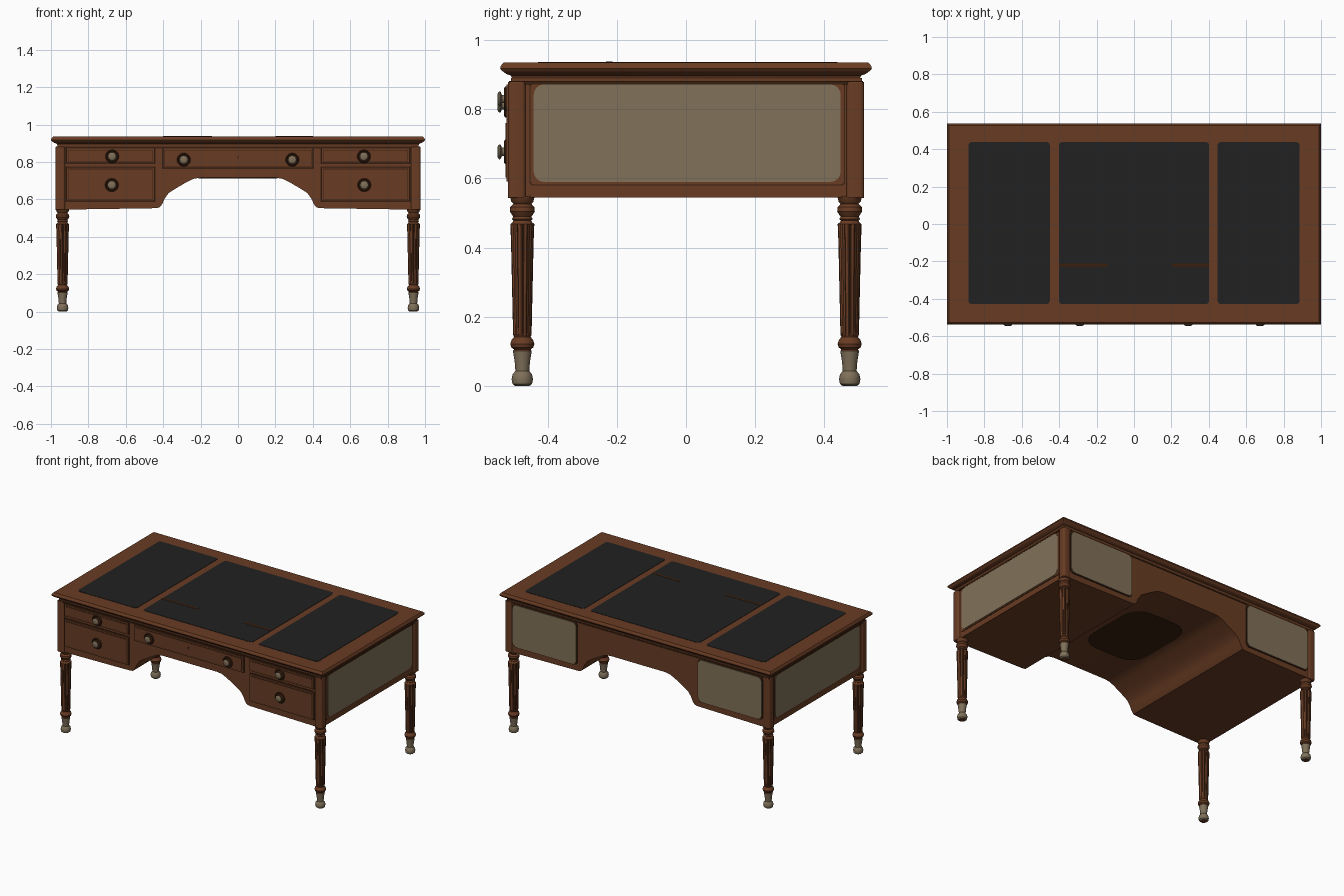
import bpy, bmesh, math
from mathutils import Vector

cube = bpy.data.objects.get("Cube")
if cube:
    bpy.data.objects.remove(cube)


def material(name, rgb, rough=0.6):
    m = bpy.data.materials.new(name)
    m.use_nodes = True
    m.diffuse_color = (*rgb, 1)
    bsdf = m.node_tree.nodes["Principled BSDF"]
    bsdf.inputs["Base Color"].default_value = (*rgb, 1)
    bsdf.inputs["Roughness"].default_value = rough
    return m


wood = material("brown wood", (0.14, 0.045, 0.017))
seam = material("dark wood seam", (0.04, 0.014, 0.005))
leather = material("black leather", (0.015, 0.015, 0.015))
cane = material("beige panel", (0.22, 0.165, 0.098))
brass = material("dull brass", (0.21, 0.16, 0.10))
parts = []


def finish(name, bm, mats, bevel=0):
    bmesh.ops.recalc_face_normals(bm, faces=bm.faces)
    mesh = bpy.data.meshes.new(name)
    bm.to_mesh(mesh)
    bm.free()
    ob = bpy.data.objects.new(name, mesh)
    bpy.context.collection.objects.link(ob)
    for m in mats:
        mesh.materials.append(m)
    if bevel:
        mod = ob.modifiers.new("bevel", "BEVEL")
        mod.width, mod.segments = bevel, 2
        mod.limit_method, mod.angle_limit = "ANGLE", math.radians(40)
    parts.append(ob)
    return ob


# maps (u, v, w) to space, w being the direction a plate faces along
AXES = {"x": lambda u, v, w: (w, u, v),
        "y": lambda u, v, w: (u, w, v),
        "z": lambda u, v, w: (u, v, w)}


def extrude(name, axis, outline, w0, w1, mat, bevel=0):
    bm = bmesh.new()
    place = AXES[axis]
    a, b = [[bm.verts.new(place(u, v, w)) for u, v in outline] for w in (w0, w1)]
    bm.faces.new(a)
    bm.faces.new(b)
    n = len(a)
    for i in range(n):
        j = (i + 1) % n
        bm.faces.new((a[i], a[j], b[j], b[i]))
    return finish(name, bm, [mat], bevel)


def plate(name, axis, u, v, w, mat, radius=0.0, bevel=0):
    """Rounded rectangle spanning the ranges u, v and w."""
    pts = []
    corners = [(u[1], v[1], -1, -1), (u[0], v[1], 1, -1), (u[0], v[0], 1, 1), (u[1], v[0], -1, 1)]
    for k, (cu, cv, su, sv) in enumerate(corners):
        if not radius:
            pts.append((cu, cv))
            continue
        for s in range(5):
            t = (k + s / 4) * math.pi / 2
            pts.append((cu + su * radius + radius * math.cos(t),
                        cv + sv * radius + radius * math.sin(t)))
    return extrude(name, axis, pts, w[0], w[1], mat, bevel)


def span(s, a, b):
    return sorted((s * a, s * b))


def lathe(name, profile, origin, axis, segs, mats, paint=None, flute=None):
    """Turned part: profile rows are (radius, height) along the axis."""
    bm = bmesh.new()
    place, origin = AXES[axis], Vector(origin)
    rings = []
    for r, h in profile:
        ring = []
        for i in range(segs):
            t = math.tau * i / segs
            cut = 0.86 if flute and flute[0] < h < flute[1] and i % 4 == 0 else 1
            p = place(r * cut * math.cos(t), r * cut * math.sin(t), h)
            ring.append(bm.verts.new(origin + Vector(p)))
        rings.append(ring)
    for k in range(len(rings) - 1):
        for i in range(segs):
            j = (i + 1) % segs
            f = bm.faces.new((rings[k][i], rings[k][j], rings[k + 1][j], rings[k + 1][i]))
            if paint:
                f.material_index = paint((profile[k][1] + profile[k + 1][1]) / 2, i)
    bm.faces.new(rings[0])
    bm.faces.new(rings[-1])
    return finish(name, bm, mats)


# Case with the kneehole arch cut right through its depth
arch = [(0.44, 0.553), (0.42, 0.557), (0.405, 0.575), (0.393, 0.603), (0.37, 0.635),
        (0.33, 0.66), (0.27, 0.695), (0.235, 0.711), (0.2, 0.716)]
half = [(0.965, 0.89), (0.965, 0.545)] + arch
extrude("desk_case", "y", half + [(-x, z) for x, z in reversed(half)], -0.505, 0.508, wood)
plate("kneehole_shadow_panel", "z", (-0.21, 0.21), (-0.25, 0.27), (0.711, 0.717), seam, 0.12)

# Moulded table top built from stacked outlines (inset, height)
bm = bmesh.new()
loops = []
for inset, z in [(0.04, 0.88), (0.03, 0.898), (0.018, 0.902), (0.004, 0.912),
                 (0, 0.918), (0.002, 0.926), (0.01, 0.935)]:
    x, y = 1 - inset, 0.537 - inset
    loops.append([bm.verts.new((sx * x, sy * y, z))
                  for sx, sy in ((1, 1), (-1, 1), (-1, -1), (1, -1))])
for a, b in zip(loops, loops[1:]):
    for i in range(4):
        j = (i + 1) % 4
        bm.faces.new((a[i], a[j], b[j], b[i]))
bm.faces.new(loops[0])
bm.faces.new(loops[-1])
finish("table_top", bm, [wood])
plate("top_shadow_bead", "z", (-0.972, 0.972), (-0.511, 0.511), (0.872, 0.882), seam)

# Leather writing surfaces
for name, u in (("right", (-0.885, -0.45)), ("middle", (-0.402, 0.402)), ("left", (0.447, 0.885))):
    plate(name + "_leather", "z", u, (-0.428, 0.438), (0.93, 0.937), leather, 0.018)
for name, u in (("right", (-0.402, -0.14)), ("left", (0.2, 0.402))):
    plate(name + "_leather_crease", "z", u, (-0.231, -0.212), (0.934, 0.938), seam)

# Turned leg, fluted shaft and metal foot
leg = [(0.02, 0), (0.028, 0.006), (0.031, 0.02), (0.028, 0.034), (0.02, 0.044), (0.022, 0.07),
       (0.026, 0.094), (0.027, 0.102), (0.024, 0.106), (0.032, 0.112), (0.035, 0.122),
       (0.031, 0.134), (0.024, 0.142), (0.026, 0.146), (0.027, 0.152), (0.033, 0.42), (0.035, 0.468),
       (0.029, 0.473), (0.025, 0.478), (0.03, 0.483), (0.026, 0.49), (0.03, 0.495),
       (0.036, 0.505), (0.035, 0.517), (0.026, 0.527), (0.032, 0.533), (0.036, 0.55)]


def leg_paint(h, i):
    if h < 0.104:
        return 1
    return 2 if 0.15 < h < 0.47 and i % 4 == 0 else 0


for sx, side in ((1, "left"), (-1, "right")):
    for sy, end in ((-1, "front"), (1, "back")):
        lathe(f"{end}_{side}_leg", leg, (sx * 0.938, sy * 0.473, 0), "z", 48,
              [wood, brass, seam], leg_paint, (0.15, 0.47))
        plate(f"{end}_{side}_post", "z", span(sx, 0.924, 0.976), span(sy, 0.463, 0.515),
              (0.543, 0.88), wood, 0.012, 0.004)

    # Side panel with its dark outline and rails
    plate(side + "_panel_outline", "x", (-0.452, 0.46), (0.58, 0.88), span(sx, 0.96, 0.9665), seam, 0.01)
    plate(side + "_panel_frame", "x", (-0.449, 0.457), (0.583, 0.874), span(sx, 0.96, 0.968), wood, 0.01)
    plate(side + "_panel", "x", (-0.44, 0.447), (0.59, 0.872), span(sx, 0.962, 0.971), cane, 0.03)

    # Back pedestal panel
    back = span(sx, 0.45, 0.917)
    plate(side + "_back_outline", "y", (back[0] - 0.006, back[1] + 0.006), (0.586, 0.876),
          (0.505, 0.511), seam, 0.025)
    plate(side + "_back_panel", "y", back, (0.592, 0.87), (0.506, 0.515), cane, 0.03)


def drawer(name, u, v):
    """Dark gap, raised bead and front face."""
    for part, grow, depth, mat in (("gap", 0.005, 0.507, seam), ("bead", 0, 0.518, wood),
                                   ("groove", -0.008, 0.5185, seam), ("face", -0.011, 0.521, wood)):
        plate(f"{name}_{part}", "y", (u[0] - grow, u[1] + grow), (v[0] - grow, v[1] + grow),
              (-depth, -0.5), mat)


knob = [(0.035, 0.0), (0.036, -0.004), (0.031, -0.008), (0.027, -0.005), (0.024, -0.005),
        (0.012, -0.008), (0.012, -0.014), (0.021, -0.018), (0.022, -0.022), (0.016, -0.026), (0.006, -0.027)]


def pull(name, x, z):
    lathe(name, knob, (x, -0.518, z), "y", 28, [brass, seam],
          lambda h, i: 1 if -0.0068 < h < -0.0045 else 0)


# Drawers, knobs and pedestal divider lines
drawer("middle_drawer", (-0.402, 0.402), (0.768, 0.872))
plate("keyhole", "y", (-0.004, 0.004), (0.817, 0.833), (-0.524, -0.515), seam, 0.003)
for s, side in ((1, "left"), (-1, "right")):
    u = span(s, 0.447, 0.917)
    drawer(side + "_upper_drawer", u, (0.795, 0.872))
    drawer(side + "_lower_drawer", u, (0.592, 0.772))
    pull(side + "_upper_knob", s * 0.673, 0.83)
    pull(side + "_lower_knob", s * 0.675, 0.677)
    pull(side + "_middle_knob", s * 0.29, 0.812)

bpy.ops.object.select_all(action="DESELECT")
for ob in parts:
    ob.select_set(True)
bpy.context.view_layer.objects.active = parts[0]
bpy.ops.object.shade_smooth_by_angle(angle=math.radians(35))
